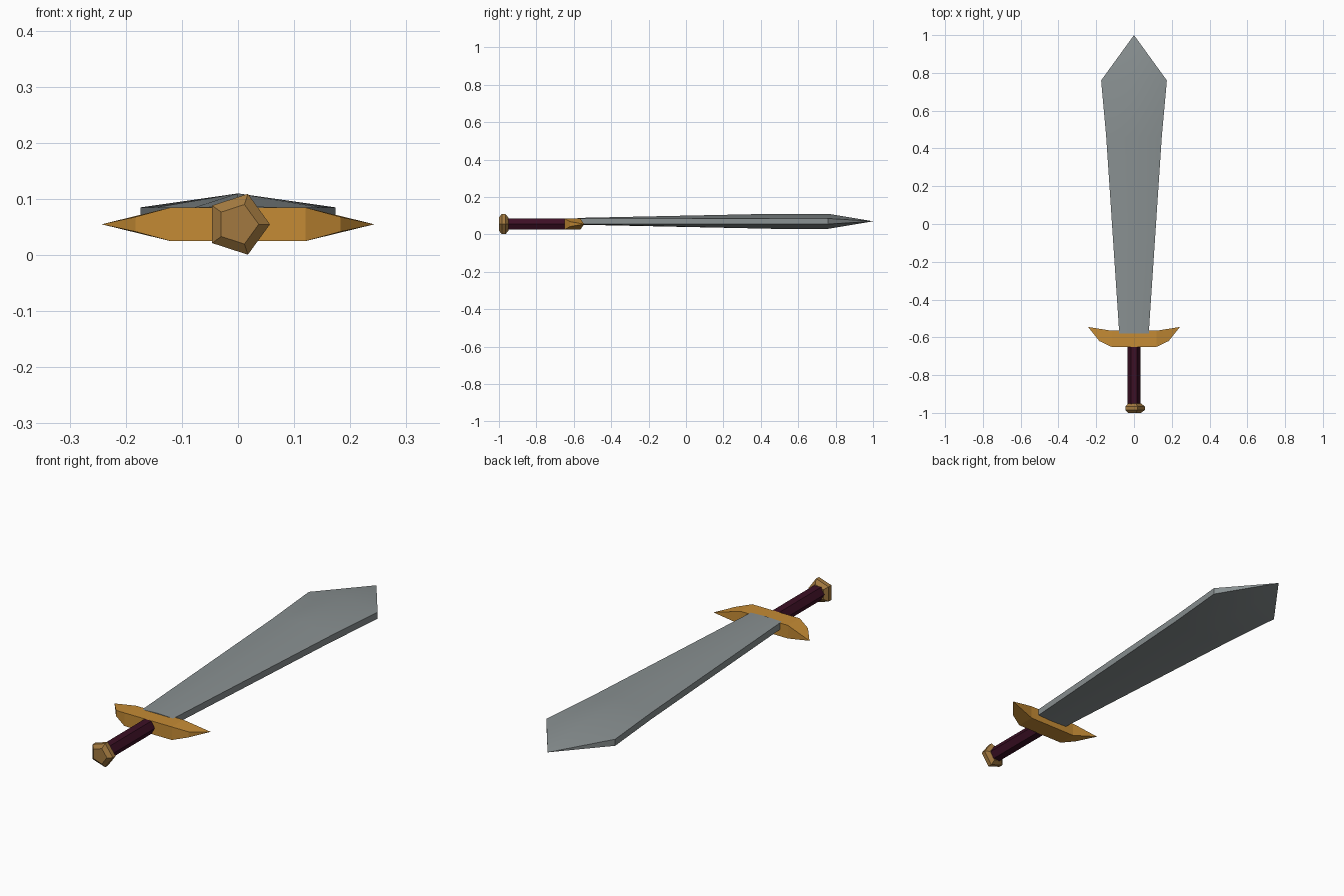
import bpy
import bmesh
from math import sin, cos, tau, radians

cube = bpy.data.objects.get("Cube")
if cube:
    bpy.data.objects.remove(cube)


def make_material(name, rgb):
    mat = bpy.data.materials.new(name)
    mat.use_nodes = True
    mat.diffuse_color = (*rgb, 1)
    bsdf = mat.node_tree.nodes["Principled BSDF"]
    bsdf.inputs["Base Color"].default_value = (*rgb, 1)
    bsdf.inputs["Roughness"].default_value = 0.7
    return mat


steel = make_material("steel grey", (0.25, 0.28, 0.285))
gold = make_material("guard gold", (0.56, 0.26, 0.035))
bronze = make_material("pommel bronze", (0.36, 0.19, 0.05))
leather = make_material("grip dark red", (0.045, 0.005, 0.018))


def loft(name, rings, mat):
    """Skin a list of equal-length rings, cap both ends, weld collapsed points."""
    bm = bmesh.new()
    loops = [[bm.verts.new(p) for p in ring] for ring in rings]
    n = len(rings[0])
    for a, b in zip(loops, loops[1:]):
        for i in range(n):
            j = (i + 1) % n
            bm.faces.new((a[i], a[j], b[j], b[i]))
    bm.faces.new(loops[0])
    bm.faces.new(loops[-1])
    bmesh.ops.remove_doubles(bm, verts=bm.verts, dist=0.0005)
    bmesh.ops.recalc_face_normals(bm, faces=bm.faces)
    mesh = bpy.data.meshes.new(name)
    bm.to_mesh(mesh)
    bm.free()
    mesh.materials.append(mat)
    obj = bpy.data.objects.new(name, mesh)
    bpy.context.collection.objects.link(obj)
    return obj


def lathe_rings(profile, sides, z):
    """Polygon rings along y from (y, radius) pairs, one corner towards +x."""
    return [[(r * cos(tau * i / sides), y, z + r * sin(tau * i / sides))
             for i in range(sides)] for y, r in profile]


HILT_Z = 0.055
BLADE_Z = 0.07


# Blade: six-sided section with a central ridge and blunt edges
def blade_ring(y, half_width, ridge, edge):
    w, z = half_width, BLADE_Z
    return [(0, y, z + ridge), (w, y, z + edge), (w, y, z - edge),
            (0, y, z - ridge), (-w, y, z - edge), (-w, y, z + edge)]


blade = loft("blade", [blade_ring(-0.58, 0.078, 0.018, 0.015),
                       blade_ring(0.46, 0.147, 0.04, 0.015),
                       blade_ring(0.76, 0.174, 0.04, 0.015),
                       blade_ring(1.0, 0, 0, 0)], steel)


# Guard: block with swept, pointed ends
def guard_ring(back, front):
    (bx, by, bz), (fx, fy, fz) = back, front
    return [(bx, by, HILT_Z + bz), (fx, fy, HILT_Z + fz),
            (fx, fy, HILT_Z - fz), (bx, by, HILT_Z - bz)]


def guard_side(s):
    return [guard_ring((s * 0.12, -0.565, 0.03), (s * 0.12, -0.65, 0.03)),
            guard_ring((s * 0.243, -0.545, 0), (s * 0.183, -0.62, 0.013))]


guard = loft("guard", guard_side(-1)[::-1] + guard_side(1), gold)

# Grip and pommel
grip = loft("grip", lathe_rings([(-0.96, 0.034), (-0.64, 0.034)], 6, HILT_Z), leather)
pommel = loft("pommel", lathe_rings([(-1.0, 0.037), (-0.985, 0.057),
                                     (-0.965, 0.057), (-0.95, 0.037)], 5, HILT_Z), bronze)

# Soft shading across the shallow blade facets only
bpy.ops.object.select_all(action='DESELECT')
blade.select_set(True)
bpy.context.view_layer.objects.active = blade
bpy.ops.object.shade_smooth_by_angle(angle=radians(30))
